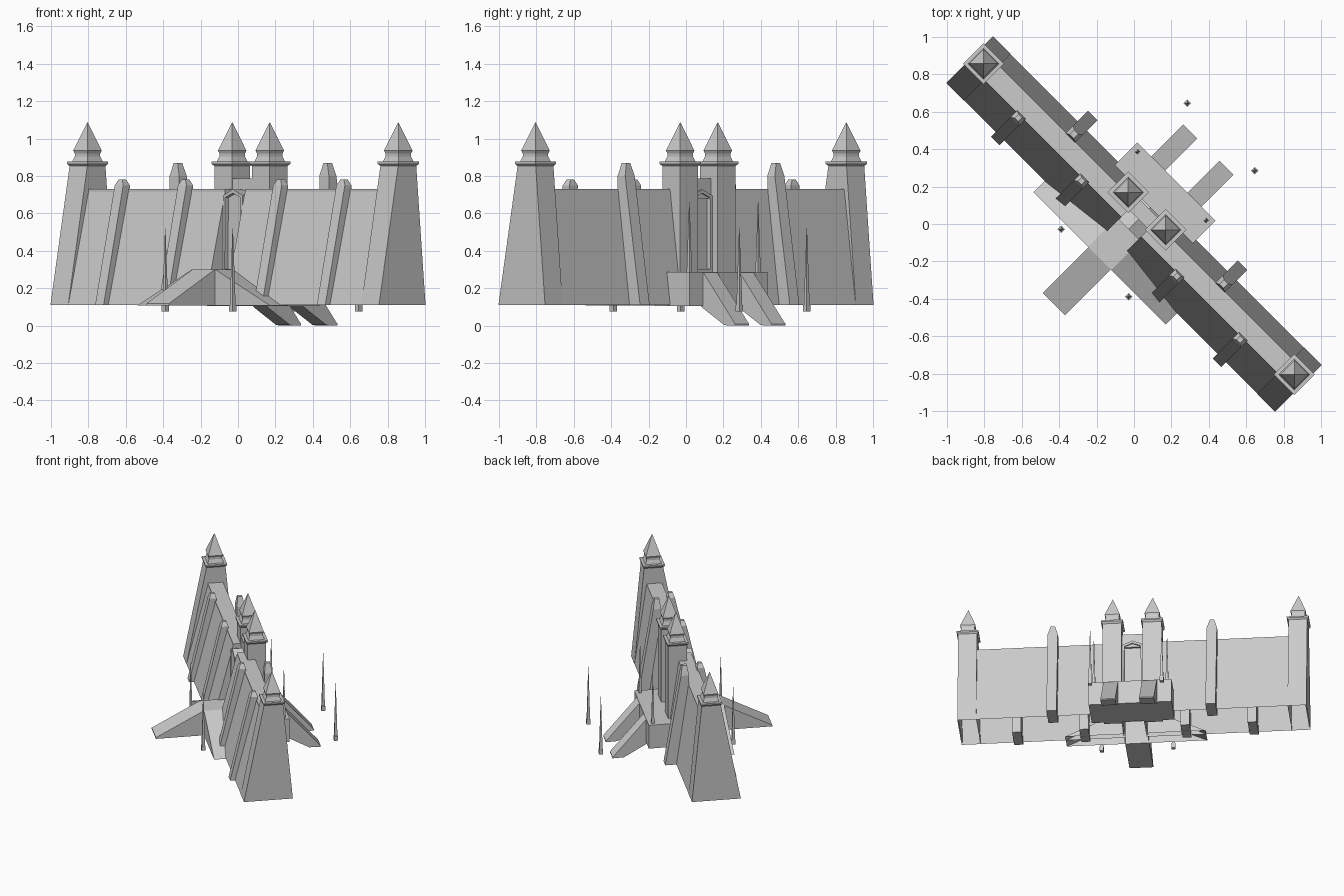
import bpy, bmesh, math

if "Cube" in bpy.data.objects:
    bpy.data.objects.remove(bpy.data.objects["Cube"])

ROT = math.radians(-45)   # the wall runs diagonally; parts are built along local x, then turned


def finish(name, bm):
    bmesh.ops.recalc_face_normals(bm, faces=bm.faces[:])
    me = bpy.data.meshes.new(name)
    bm.to_mesh(me)
    bm.free()
    ob = bpy.data.objects.new(name, me)
    ob.rotation_euler.z = ROT
    bpy.context.collection.objects.link(ob)
    return ob


def loft(name, levels, bottom=True):
    """Stack of rectangles (u0, u1, v0, v1, z) joined from bottom to top."""
    bm = bmesh.new()
    rings = []
    for u0, u1, v0, v1, z in levels:
        rings.append([bm.verts.new(p) for p in
                      ((u0, v0, z), (u1, v0, z), (u1, v1, z), (u0, v1, z))])
    for a, b in zip(rings, rings[1:]):
        for i in range(4):
            j = (i + 1) % 4
            bm.faces.new((a[i], a[j], b[j], b[i]))
    bm.faces.new(rings[-1])
    if bottom:
        bm.faces.new(rings[0][::-1])
    bmesh.ops.remove_doubles(bm, verts=bm.verts[:], dist=1e-5)
    return finish(name, bm)


def prism(name, profile, a0, a1, axis, recess=0):
    """Extrude a profile: axis 'u' takes (v, z) points, axis 'v' takes (u, z) points."""
    bm = bmesh.new()
    def at(p, a):
        return (a, p[0], p[1]) if axis == 'u' else (p[0], a, p[1])
    r0 = [bm.verts.new(at(p, a0)) for p in profile]
    r1 = [bm.verts.new(at(p, a1)) for p in profile]
    n = len(profile)
    ends = [bm.faces.new(r0[::-1]), bm.faces.new(r1)]
    for i in range(n):
        j = (i + 1) % n
        bm.faces.new((r0[i], r0[j], r1[j], r1[i]))
    bmesh.ops.recalc_face_normals(bm, faces=bm.faces[:])
    if recess:
        bmesh.ops.inset_individual(bm, faces=ends, thickness=0.02)
        bmesh.ops.inset_individual(bm, faces=ends, thickness=0.0005, depth=-recess)
    return finish(name, bm)


def turret_cap(name, u, v):
    prof = [(.067, .852), (.078, .865), (.078, .876), (.058, .877), (.048, .905),
            (.048, .92), (.054, .935), (.001, 1.085)]
    loft(name, [(u - h, u + h, v - h, v + h, z) for h, z in prof])


def spike(name, u, v, z):
    prof = [(.014, z), (.014, z + .035), (.011, z + .035), (.001, z + .445)]
    loft(name, [(u - h, u + h, v - h, v + h, zz) for h, zz in prof])


def span(s, a, b):
    return tuple(sorted((s * a, s * b)))


for s, side in ((-1, "left"), (1, "right")):
    # sloped curtain wall
    u = span(s, .075, 1.235)
    loft("wall_" + side, [(*u, -.175, .175, .11), (*u, -.022, .09, .715),
                          (*u, -.022, .088, .73)], bottom=False)

    # end tower, battered front and back
    u = span(s, 1.108, 1.242)
    loft("end_tower_" + side, [(*u, -.176, .176, .11), (*u, -.03, .105, .86)], bottom=False)
    turret_cap("end_cap_" + side, s * 1.175, .037)

    # gate tower
    u = span(s, .075, .209)
    loft("gate_tower_" + side, [(*u, .031, .165, .11), (*u, .031, .165, .86)])
    turret_cap("gate_cap_" + side, s * .142, .098)

    # front buttresses
    for i, c in enumerate((.36, .838)):
        c *= s
        w = .032
        loft(f"front_buttress_{side}_{i}", [
            (c - w, c + w, -.21, -.03, .11), (c - w, c + w, -.062, -.012, .75),
            (c - w * .4, c + w * .4, -.05, -.022, .782)])

    # tall back buttress
    c, w = s * .566, .036
    loft("back_buttress_" + side, [
        (c - w, c + w, .08, .255, .11), (c - w, c + w, .085, .142, .80),
        (c - w * .4, c + w * .4, .095, .13, .87)])

    # side ramp along the front of the wall
    u = span(s, .085, .50)
    top = span(s, .085, .087)
    loft("front_side_ramp_" + side, [(*u, -.26, -.12, .108), (*top, -.26, -.12, .30)],
         bottom=False)

    # rear ramp dropping below the platform
    u = span(s, .085, .19)
    prism("rear_ramp_" + side, [(.30, .105), (.30, .285), (.32, .285), (.562, .008),
                                (.562, 0), (.48, .002), (.32, .092)], *u, 'u')

    # thin standing spikes
    spike("front_spike_" + side, s * .255, -.295, .075)
    spike("platform_spike_" + side, s * .26, .285, .215)
    spike("rear_spike_" + side, s * .255, .658, .075)

# front landing and main ramp
loft("front_landing", [(-.085, .085, -.26, .05, .108), (-.085, .085, -.26, .05, .30)],
     bottom=False)
prism("main_ramp", [(-.26, .108), (-.26, .30), (-.606, .118), (-.606, .108)], -.085, .085, 'u')

# rear platform
loft("rear_platform", [(-.295, .295, .06, .32, .105), (-.295, .295, .06, .32, .287)])

# gabled portal with recessed doors, and the block above it
prism("gate_portal", [(-.075, .287), (.075, .287), (.075, .695), (0, .728), (-.075, .695)],
      -.04, .125, 'v', recess=.025)
loft("gate_lintel", [(-.076, .076, .035, .115, .68), (-.076, .076, .035, .115, .785)])
